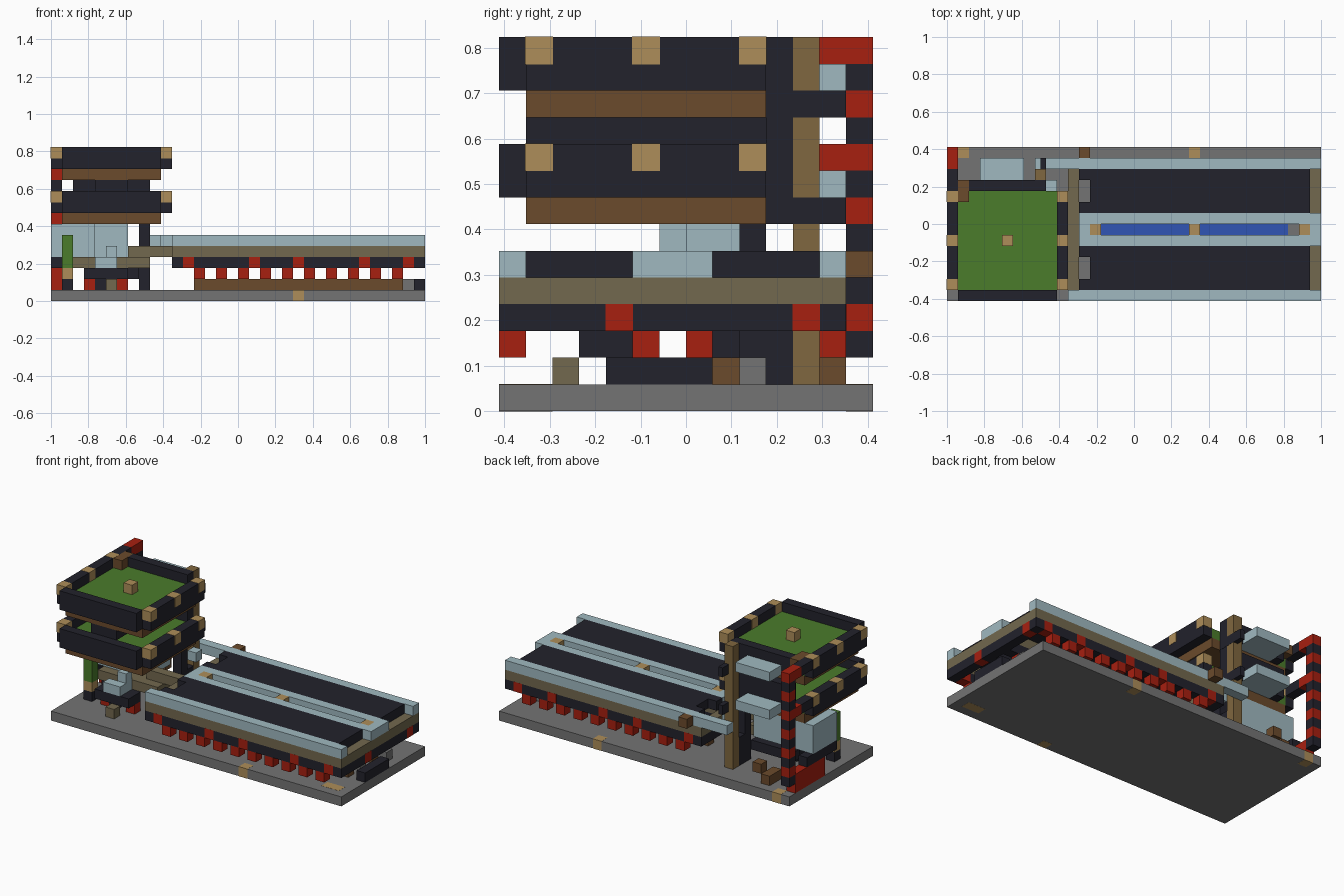
import bpy
import bmesh
from mathutils import Matrix, Vector

if "Cube" in bpy.data.objects:
    bpy.data.objects.remove(bpy.data.objects["Cube"], do_unlink=True)

UNIT = 2 / 34  # one block
LENGTH, DEPTH = 34, 14


def colour(name, r, g, b):
    mat = bpy.data.materials.new(name)
    mat.use_nodes = True
    mat.diffuse_color = (r, g, b, 1)
    shader = next(n for n in mat.node_tree.nodes if n.type == "BSDF_PRINCIPLED")
    shader.inputs["Base Color"].default_value = (r, g, b, 1)
    shader.inputs["Roughness"].default_value = 0.9
    return mat


dark = colour("dark_slate", .016, .016, .025)
red = colour("brick_red", .39, .014, .005)
tan = colour("light_wood", .42, .27, .1)
brown = colour("dark_wood", .147, .069, .025)
khaki = colour("khaki", .17, .14, .077)
pale = colour("pale_blue", .35, .485, .53)
grey = colour("stone_grey", .174, .174, .174)
green = colour("grass_green", .069, .2, .024)
blue = colour("deep_blue", .03, .091, .46)
olive = colour("olive_wood", .216, .136, .05)


def part(name, mat, boxes, grow=0.0):
    """Build boxes given as block corner x, y, z and block size w, d, h."""
    bm = bmesh.new()
    for x, y, z, w, d, h in boxes:
        centre = Vector((x + w / 2 - LENGTH / 2, y + d / 2 - DEPTH / 2, z + h / 2))
        size = Vector((w + grow, d + grow, h + grow)) * UNIT
        place = Matrix.Translation(centre * UNIT) @ Matrix.Diagonal(size).to_4x4()
        bmesh.ops.create_cube(bm, size=1, matrix=place)
    mesh = bpy.data.meshes.new(name)
    bm.to_mesh(mesh)
    bm.free()
    mesh.materials.append(mat)
    obj = bpy.data.objects.new(name, mesh)
    bpy.context.collection.objects.link(obj)


def ring(x, y, z, w, d):
    """Four one-block walls around a rectangle."""
    return [(x, y, z, w, 1, 1), (x, y + d - 1, z, w, 1, 1),
            (x, y + 1, z, 1, d - 2, 1), (x + w - 1, y + 1, z, 1, d - 2, 1)]


# Base plate with inlaid wooden blocks
part("base_plate", grey, [(0, 0, 0, 34, 14, 1)])
part("base_inlays", tan, [(22, 0, 0, 1, 1, 1), (22, 13, 0, 1, 1, 1),
                          (1, 13, 0, 1, 1, 1), (31, 1, 0, 2, 1, 1)], .02)

# Long platform: wall, sill and roof
part("platform_wall", dark, ring(11, 0, 3, 23, 13) + [(12, y, 3, 21, 1, 1) for y in (5, 7)])
part("wall_studs", red, [(x, y, 3, 1, 1, 1) for x in (12, 18, 22, 28, 32) for y in (0, 12)]
     + [(33, y, 3, 1, 1, 1) for y in (4, 11)], .02)
part("platform_sill", khaki, ring(11, 0, 4, 23, 13) + [(12, y, 4, 21, 1, 1) for y in (5, 7)])
part("roof_rails", pale, [(11, 0, 5, 23, 1, 1), (8, 12, 5, 26, 1, 1),
                          (12, 5, 5, 22, 1, 1), (12, 7, 5, 22, 1, 1),
                          (12, 6, 5, 1, 1, 1), (33, 6, 5, 1, 1, 1)])
for side, y, notch in (("front", 1, 2), ("back", 8, 9)):
    part(side + "_roof_panel", dark, [(13, y, 5, 20, 4, 1), (12, y, 5, 1, notch - y, 1),
                                      (12, notch + 2, 5, 1, y + 2 - notch, 1)])
part("slot_blocks", tan, [(x, 6, 5, 1, 1, 1) for x in (13, 22, 32)])

# Supports, tracks and channel under the platform
part("red_supports", red, [(x, y, 2, 1, 1, 1) for x in range(13, 32, 2) for y in (0, 5, 7, 12)])
part("tracks", brown, [(13, y, 1, 19, 1, 1) for y in (4, 8)])
part("channel", blue, [(14, 6, 1, 17, 1, 1)])
part("end_stop", dark, [(33, 4, 1, 1, 4, 1)])
part("end_blocks", grey, [(32, 9, 1, 1, 1, 1), (31, 6, 1, 1, 1, 1)])
part("wall_bracket", brown, [(12, 13, 5, 1, 1, 1)])

# Two identical tower decks
for level, z in (("lower", 7), ("upper", 11)):
    part(level + "_deck_slab", brown, [(1, 1, z, 9, 9, 1)])
    part(level + "_deck_floor", green, [(1, 1, z + 1, 9, 9, 1)])
    part(level + "_parapet", dark, [(1, 0, z + 1, 9, 1, 2), (0, 1, z + 1, 1, 9, 2),
                                    (10, 1, z + 1, 1, 9, 2), (2, 10, z + 2, 7, 1, 1),
                                    (2, 10, z + 1, 1, 1, 1), (7, 10, z + 1, 2, 1, 1),
                                    (0, 10, z + 2, 1, 2, 1)])
    part(level + "_parapet_posts", tan, [(x, y, z + 2, 1, 1, 1)
                                         for x in (0, 10) for y in (1, 5, 9)], .04)
    part(level + "_balcony", pale, [(3, 10, z + 1, 4, 3, 1)])
    part(level + "_red_arm", red, [(0, 12, z + 2, 1, 1, 1)])
    part(level + "_post_collar", dark, [(8.5, 10, z, .52, 3, 1)])
part("deck_lamp", tan, [(5, 5, 13, 1, 1, 1)])
part("deck_block", brown, [(1, 9, 13, 1, 2, 1)])
part("middle_storey", dark, [(4, 1, 10, 3, 9, 1), (2, 10, 10, 7, 1, 1)])

# Striped corner pole and tall wooden post
part("pole_red_bands", red, [(0, 13, z, 1, 1, 1) for z in range(3, 14, 2)])
part("pole_dark_bands", dark, [(0, 13, z, 1, 1, 1) for z in range(2, 14, 2)])
part("tall_post", olive, [(8, 11, 1, 1, 1, 13)])
part("dark_column", dark, [(8, 9, 1, 1, 1, 6), (8, 10, 1, 1, 1, 3)])

# Room and clutter beneath the tower
part("side_kerb", red, [(0, 8, 1, 1, 5, 2)])
part("room_floor", dark, [(0, 6, 3, 1, 5, 1), (3, 8, 2, 5, 1, 1), (3, 3, 2, 4, 2, 1),
                          (1, 7, 1, 1, 2, 1), (4, 4, 1, 1, 3, 1)])
part("room", pale, [(0, 6, 4, 4, 4, 3), (4, 7, 4, 3, 3, 3)])
part("pale_blocks", pale, [(4, 3, 3, 2, 1, 1), (5, 4, 3, 1, 1, 2), (9, 10, 5, 1, 1, 1)])
part("steps", khaki, [(2, 5, 3, 7, 3, 1), (7, 6, 4, 4, 1, 1), (5, 2, 1, 1, 1, 1)])
part("small_red_blocks", red, [(3, 4, 1, 1, 1, 1), (6, 4, 1, 1, 1, 1)])
part("back_blocks", brown, [(3, 11, 1, 1, 2, 1), (4, 12, 2, 1, 1, 1)])
part("plant_pot", tan, [(1, 4, 2, 1, 1, 1)])
part("plant_base", dark, [(1, 4, 1, 1, 1, 1)])
part("plant", green, [(1, 4, 3, 1, 1, 3)])
